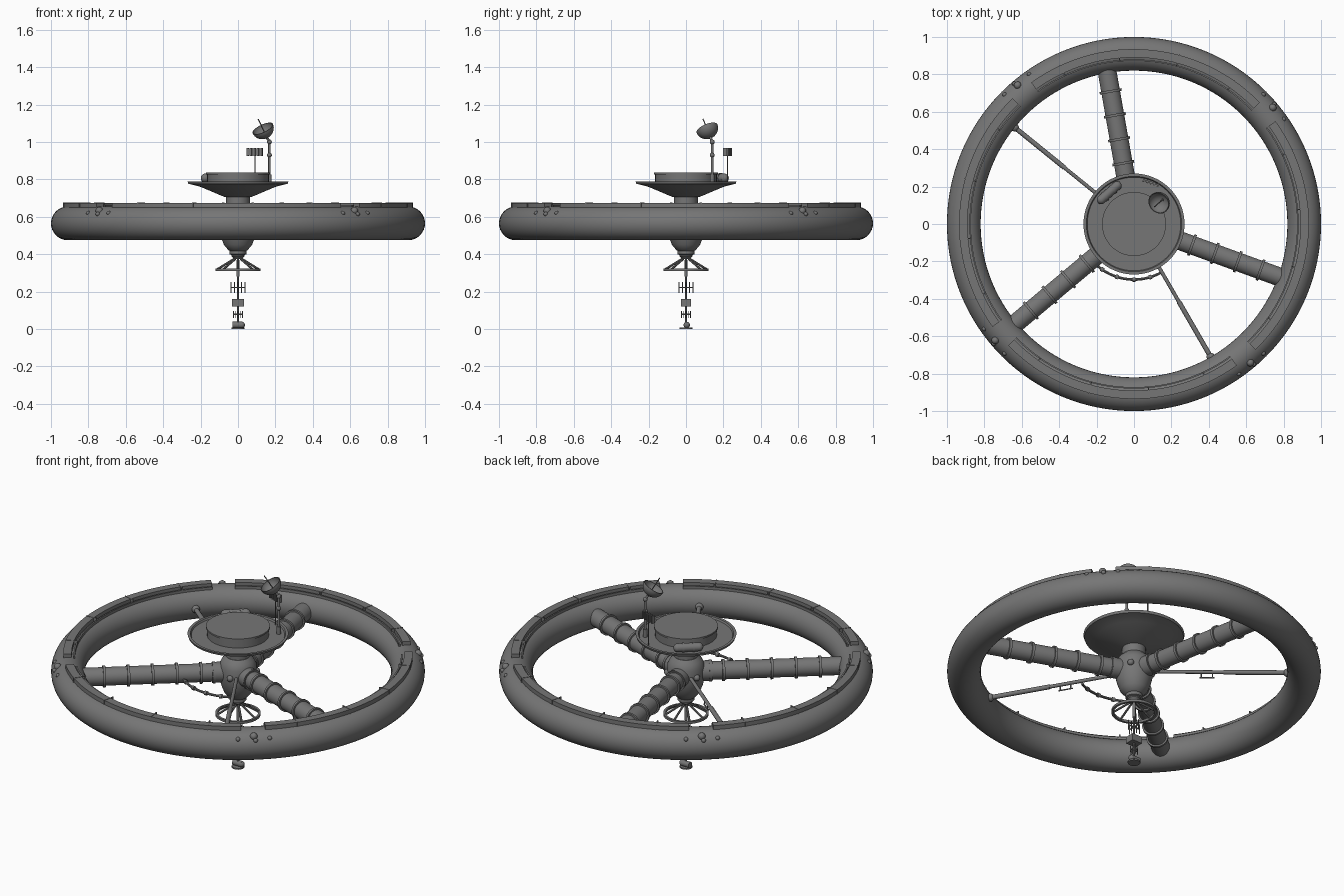
import bpy, bmesh, math
from mathutils import Vector, Matrix

if "Cube" in bpy.data.objects:
    bpy.data.objects.remove(bpy.data.objects["Cube"])

grey = bpy.data.materials.new("hull_grey")
grey.use_nodes = True
grey.diffuse_color = (0.18, 0.18, 0.18, 1)
grey.node_tree.nodes["Principled BSDF"].inputs["Base Color"].default_value = grey.diffuse_color


def finish(name, bm, smooth=True):
    """Turn a bmesh into a named, shaded object."""
    bmesh.ops.remove_doubles(bm, verts=bm.verts, dist=1e-5)
    bmesh.ops.recalc_face_normals(bm, faces=bm.faces)
    mesh = bpy.data.meshes.new(name)
    bm.to_mesh(mesh)
    bm.free()
    mesh.materials.append(grey)
    ob = bpy.data.objects.new(name, mesh)
    bpy.context.collection.objects.link(ob)
    if smooth:
        bpy.ops.object.select_all(action='DESELECT')
        ob.select_set(True)
        bpy.context.view_layer.objects.active = ob
        bpy.ops.object.shade_smooth_by_angle(angle=math.radians(35))
    return ob


def polar(radius, degrees, z=0.0):
    a = math.radians(degrees)
    return Vector((radius * math.cos(a), radius * math.sin(a), z))


def lathe(name, profile, steps=64, start=0, sweep=360, closed=False, matrix=None):
    """Revolve a (radius, z) profile about z, fully or through an arc."""
    bm = bmesh.new()
    rows = [[bm.verts.new(polar(r, start + sweep * i / steps, z)) for r, z in profile]
            for i in range(steps + 1)]
    n = len(profile)
    for a, b in zip(rows, rows[1:]):
        for j in range(n if closed else n - 1):
            k = (j + 1) % n
            bm.faces.new((a[j], b[j], b[k], a[k]))
    if closed and sweep < 360:
        bm.faces.new(rows[0])
        bm.faces.new(rows[-1])
    bmesh.ops.dissolve_degenerate(bm, dist=1e-6, edges=bm.edges)
    if matrix:
        bm.transform(matrix)
    return finish(name, bm)


def rod(name, a, b, r1, r2=None, sides=12):
    """Cylinder or taper between two points."""
    a, b = Vector(a), Vector(b)
    d = b - a
    bm = bmesh.new()
    turn = d.to_track_quat('Z', 'Y').to_matrix().to_4x4()
    bmesh.ops.create_cone(bm, cap_ends=True, segments=sides, radius1=r1,
                          radius2=r1 if r2 is None else r2, depth=d.length,
                          matrix=Matrix.Translation((a + b) / 2) @ turn)
    return finish(name, bm)


def ball(name, centre, r):
    bm = bmesh.new()
    bmesh.ops.create_uvsphere(bm, u_segments=20, v_segments=12, radius=r,
                              matrix=Matrix.Translation(centre))
    return finish(name, bm)


def box(name, centre, size, turn=0):
    bm = bmesh.new()
    bmesh.ops.create_cube(bm, size=1, matrix=Matrix.Translation(centre)
                          @ Matrix.Rotation(math.radians(turn), 4, 'Z')
                          @ Matrix.Diagonal((*size, 1)))
    return finish(name, bm, False)


def circle(cr, cz, r, n):
    return [(cr + r * math.cos(2 * math.pi * i / n), cz + r * math.sin(2 * math.pi * i / n))
            for i in range(n)]


MID = 0.565

# Habitat ring
lathe("habitat_ring", circle(0.91, MID, 0.09, 32), steps=128, closed=True)

# Roof strips, their seams and the domes in the gaps
for gap in (40, 130, 220, 310):
    lathe("roof_strip", [(0.89, 0.645), (0.935, 0.645), (0.935, 0.675), (0.89, 0.675)],
          steps=40, start=gap + 4, sweep=82, closed=True)
    lathe("strip_lip", [(0.872, 0.64), (0.88, 0.64), (0.88, 0.662), (0.872, 0.662)],
          steps=40, start=gap + 4, sweep=82, closed=True)
    for k in range(4):
        box("strip_seam", polar(0.905, gap + 15 + 20 * k, 0.661), (0.066, 0.006, 0.032),
            gap + 15 + 20 * k)
    ball("gap_dome", polar(0.968, gap, 0.632), 0.02)
    ball("gap_dome_low", polar(0.986, gap + 0.5, 0.615), 0.012)
    for side in (-5, 5):
        ball("side_dome", polar(0.978, gap + side, 0.62), 0.012)

# Hub body, neck, saucer and upper deck
lathe("hub", [(0, 0.66), (0.065, 0.66), (0.085, 0.64), (0.1, 0.61), (0.1, 0.53), (0.09, 0.49),
              (0.075, 0.45), (0.05, 0.42), (0.035, 0.415), (0.035, 0.39), (0.02, 0.375), (0, 0.375)])
lathe("neck", [(0.063, 0.64), (0.063, 0.72)])
lathe("saucer", [(0, 0.705), (0.07, 0.705), (0.2, 0.76), (0.245, 0.772), (0.265, 0.776),
                 (0.27, 0.79), (0.255, 0.79), (0.25, 0.78), (0, 0.78)])
lathe("upper_deck", [(0.165, 0.775), (0.165, 0.826), (0.171, 0.826), (0.171, 0.836), (0, 0.836)])
lathe("hub_collar", [(0.03, 0.43), (0.045, 0.425), (0.045, 0.4), (0.03, 0.395)], closed=True)

# Docking pod on the saucer
pod_a, pod_b = Vector((-0.175, 0.13, 0.807)), Vector((-0.09, 0.205, 0.807))
rod("pod_body", pod_a, pod_b, 0.024, sides=20)
for end in (pod_a, pod_b):
    ball("pod_end", end, 0.024)
for t in (0.25, 0.75):
    c, d = pod_a.lerp(pod_b, t), (pod_b - pod_a).normalized() * 0.005
    rod("pod_band", c - d, c + d, 0.027, sides=20)

# Three main spokes with ribs
for angle in (100, 220, 340):
    rod("spoke", polar(0.05, angle, MID), polar(0.86, angle, MID), 0.05, sides=32)
    for r in (0.13, 0.2, 0.33, 0.46, 0.59, 0.72):
        rod("spoke_rib", polar(r - 0.007, angle, MID), polar(r + 0.007, angle, MID), 0.059, sides=32)
    rod("spoke_root", polar(0.07, angle, MID), polar(0.14, angle, MID), 0.056, sides=32)
    ball("hub_dome", polar(0.1, angle + 60, MID), 0.018)

# Two thin struts with small hanging aerials
for angle in (141, 300):
    rod("strut", polar(0.08, angle, MID), polar(0.5, angle, MID), 0.010)
    rod("strut_outer", polar(0.48, angle, MID), polar(0.84, angle, MID), 0.013)
    ball("strut_foot", polar(0.82, angle, MID), 0.022)
    for r in (0.36, 0.42):
        rod("aerial_leg", polar(r, angle, MID), polar(r, angle, MID - 0.035), 0.003, sides=6)
    rod("aerial_bar", polar(0.35, angle, MID - 0.035), polar(0.43, angle, MID - 0.035), 0.004, sides=6)

# Curved pipe between a spoke and a strut
lathe("curved_pipe", circle(0.297, 0.55, 0.007, 8), steps=32, start=222, sweep=78, closed=True)
for angle in (235, 252, 270, 287):
    rod("pipe_joint", polar(0.297, angle - 1.5, 0.55), polar(0.297, angle + 1.5, 0.55), 0.012)

# Dish mast
foot = Vector((0.168, 0.14, 0.78))
rod("dish_mast", foot, foot + Vector((0, 0, 0.22)), 0.007)
rod("mast_base", foot, foot + Vector((0, 0, 0.045)), 0.012)
for h in (0.15, 0.22):
    ball("mast_joint", foot + Vector((0, 0, h)), 0.013)
aim = Vector((-0.4, -0.35, 0.85)).normalized()
rim = Vector((0.132, 0.112, 1.072))
rod("dish_arm", foot + Vector((0, 0, 0.22)), rim - aim * 0.045, 0.007)
bowl = [(0.06 * math.sin(math.radians(a)), -0.056 * math.cos(math.radians(a)))
        for a in range(0, 91, 10)]
inner = [(r * 0.93, z * 0.9) for r, z in reversed(bowl)]
lathe("dish", bowl + inner, steps=32,
      matrix=Matrix.Translation(rim) @ aim.to_track_quat('Z', 'Y').to_matrix().to_4x4())
rod("dish_feed", rim - aim * 0.05, rim + aim * 0.06, 0.003, sides=8)

# Finned panel on a pole
panel = Vector((0.09, 0.222, 0.947))
rod("panel_pole", (0.09, 0.222, 0.78), panel, 0.003, sides=8)
box("panel", panel, (0.084, 0.008, 0.036), -18)
along = Vector((math.cos(math.radians(18)), -math.sin(math.radians(18)), 0))
for k in range(-2, 3):
    box("panel_fin", panel + along * 0.02 * k, (0.008, 0.02, 0.044), -18)

# Lower wheel with slanted spokes
lathe("lower_wheel", [(0.108, 0.31), (0.121, 0.31), (0.121, 0.324), (0.108, 0.324)], closed=True)
for k in range(8):
    rod("wheel_spoke", polar(0.02, 45 * k, 0.375), polar(0.113, 45 * k, 0.318), 0.006, sides=8)

# Sensor boom below the wheel
rod("boom", (0, 0, 0.02), (0, 0, 0.4), 0.005)
rod("boom_sleeve", (0, 0, 0.28), (0, 0, 0.37), 0.009)
for z, half, tick in ((0.222, 0.037, 0.03), (0.078, 0.024, 0.018)):
    for axis in (Vector((1, 0, 0)), Vector((0, 1, 0))):
        c = Vector((0, 0, z))
        rod("sensor_bar", c - axis * half, c + axis * half, 0.004, sides=8)
        for t in (-1, -0.5, 0.5, 1):
            p, up = c + axis * half * t, Vector((0, 0, tick))
            rod("sensor_tick", p - up, p + up, 0.0025, sides=6)
box("sensor_box", (0, 0, 0.14), (0.064, 0.055, 0.04))
rod("boom_end_plate", (0, 0, 0), (0, 0, 0.008), 0.034, sides=20)
rod("boom_end_tank", (-0.03, 0.004, 0.022), (0.024, 0.004, 0.022), 0.017, sides=16)
ball("boom_end_cap", (0.02, 0.004, 0.022), 0.017)
